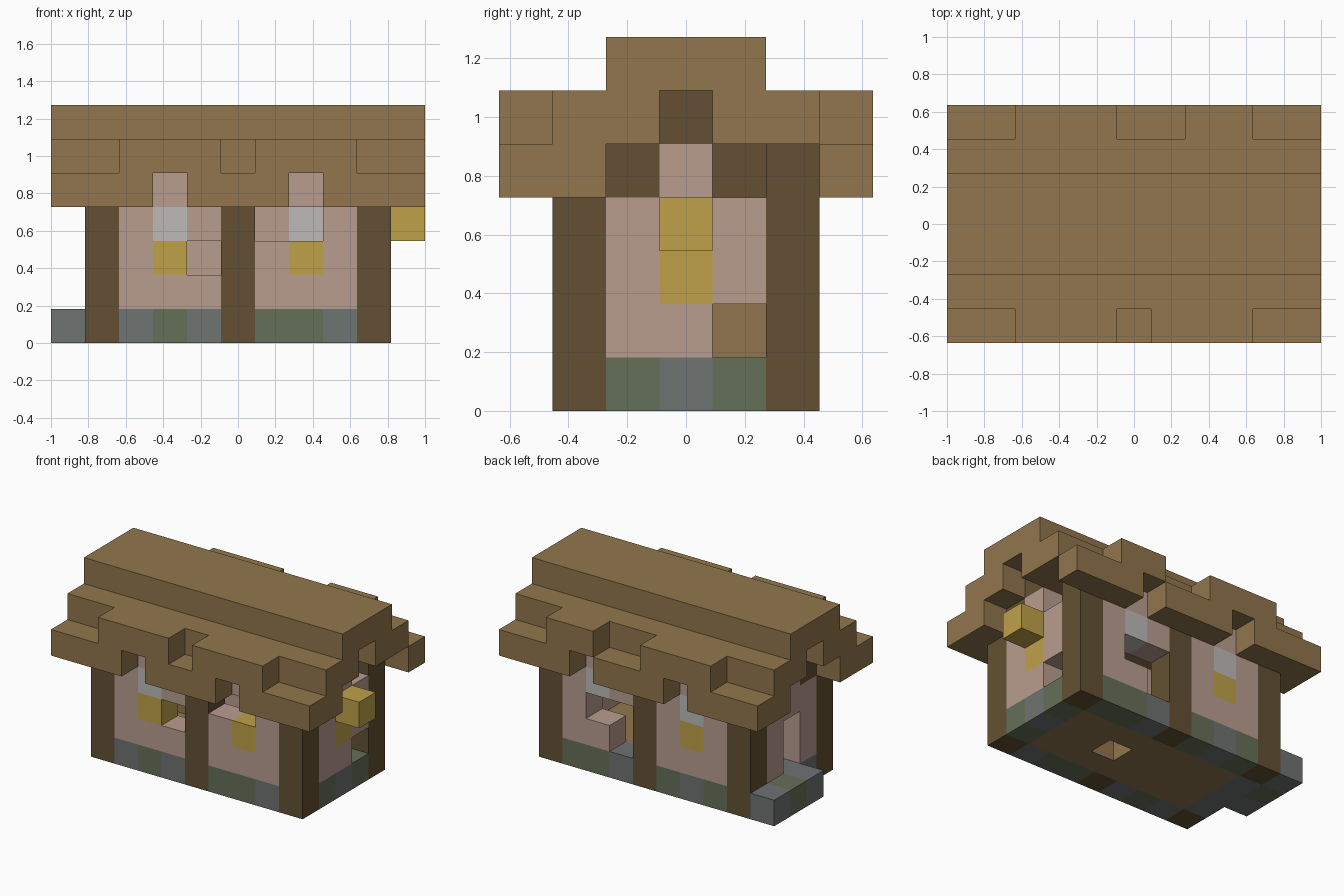
import bpy
import bmesh
from mathutils import Vector

if "Cube" in bpy.data.objects:
    bpy.data.objects.remove(bpy.data.objects["Cube"], do_unlink=True)

U = 2 / 11                      # edge length of one block
ORIGIN = Vector((-1, -3.5 * U, 0))


def linear(c):
    c /= 255
    return c / 12.92 if c <= 0.04045 else ((c + 0.055) / 1.055) ** 2.4


def material(name, *rgb):
    mat = bpy.data.materials.new(name)
    color = [linear(c) for c in rgb] + [1]
    mat.diffuse_color = color
    mat.use_nodes = True
    mat.node_tree.nodes["Principled BSDF"].inputs["Base Color"].default_value = color
    return mat


PLANK = material("light plank", 145, 118, 77)
LOG = material("dark log", 99, 80, 51)
PLASTER = material("pink plaster", 185, 157, 143)
GLASS = material("pale glass", 188, 187, 184)
YELLOW = material("yellow", 191, 161, 74)
STONE = material("grey stone", 111, 115, 114)
MOSS = material("mossy stone", 101, 111, 88)

cells = {}                      # block position -> (part, material)


def fill(part, mat, xs, ys, zs):
    """Set every block in the given ranges; a single number means one block."""
    xs, ys, zs = [[r] if isinstance(r, int) else r for r in (xs, ys, zs)]
    for x in xs:
        for y in ys:
            for z in zs:
                if part:
                    cells[x, y, z] = (part, mat)
                else:
                    cells.pop((x, y, z), None)


def cut(xs, ys, zs):
    fill(None, None, xs, ys, zs)


FRONT, BACK, RIGHT, LEFT = 1, 5, 1, 9
ALL_X = range(11)

# Stone footing with mossy blocks, plank floor inside
fill("footing", STONE, range(1, 10), range(1, 6), 0)
for x in (3, 6, 7):
    fill("footing", MOSS, x, FRONT, 0)
for x in (2, 4, 7, 8):
    fill("footing", MOSS, x, BACK, 0)
for y in (2, 4):
    fill("footing", MOSS, LEFT, y, 0)
fill("floor", PLANK, range(2, 9), range(2, 5), 0)
cut(6, 3, 0)

# Door step
fill("door_step", STONE, 0, range(3, 6), 0)
fill("door_step", MOSS, 0, 4, 0)

# Plaster walls
for y in (FRONT, BACK):
    fill("walls", PLASTER, range(1, 10), y, range(1, 4))
for x in (RIGHT, LEFT):
    fill("walls", PLASTER, x, range(2, 5), range(1, 4))

# Stepped roof: ridge, middle tier, eaves
fill("roof", PLANK, ALL_X, range(2, 5), 6)
for y in (1, 2, 4, 5):
    fill("roof", PLANK, ALL_X, y, 5)
for outer, inner in ((0, FRONT), (6, BACK)):
    fill("roof", PLANK, ALL_X, (outer, inner), 4)
    for x in (3, 7):
        cut(x, outer, 4)
        fill("walls", PLASTER, x, inner, 4)
        fill("roof", PLANK, range(x - 1, x + 2), outer, 5)
cut(6, 6, 5)
cut(10, BACK, 4)

# Corner and middle posts, gable beams
for x in (1, 5, 9):
    for y in (FRONT, BACK):
        fill("posts", LOG, x, y, range(5))
for x in (RIGHT, LEFT):
    fill("gable_beams", LOG, x, (2, 4), 4)
    fill("gable_beams", LOG, x, 3, 5)
    fill("walls", PLASTER, x, 3, 4)
cut(LEFT, 4, 4)

# Windows with yellow sills
for x in (3, 7):
    for y in (FRONT, BACK):
        fill("window_panes", GLASS, x, y, 3)
        fill("window_sills", YELLOW, x, y, 2)
fill("window_sills", YELLOW, LEFT, 3, 2)

# Lantern on the left gable and bench inside
fill("lantern", YELLOW, 10, 3, 3)
fill("bench", PLANK, 2, 4, 1)

# Doorway and broken-out blocks
cut(RIGHT, 3, (1, 2))
cut(4, FRONT, 2)
cut((6, 7), FRONT, 3)
cut((6, 7), BACK, 2)
cut(6, BACK, 1)
cut(LEFT, 4, 1)


def build(part):
    """Make one mesh from the exposed block faces of a part."""
    bm = bmesh.new()
    mats = []
    for pos, (name, mat) in cells.items():
        if name != part:
            continue
        if mat not in mats:
            mats.append(mat)
        for axis in range(3):
            for side in (0, 1):
                step = Vector((0, 0, 0))
                step[axis] = 2 * side - 1
                if tuple(int(c) for c in Vector(pos) + step) in cells:
                    continue
                a, b = Vector((0, 0, 0)), Vector((0, 0, 0))
                a[(axis + 1) % 3] = b[(axis + 2) % 3] = 1
                start = Vector(pos)
                start[axis] += side
                loop = [start, start + a, start + a + b, start + b]
                if not side:
                    loop.reverse()
                face = bm.faces.new([bm.verts.new(ORIGIN + p * U) for p in loop])
                face.material_index = mats.index(mat)
    bmesh.ops.remove_doubles(bm, verts=bm.verts[:], dist=U / 100)
    mesh = bpy.data.meshes.new(part)
    bm.to_mesh(mesh)
    bm.free()
    for mat in mats:
        mesh.materials.append(mat)
    bpy.context.scene.collection.objects.link(bpy.data.objects.new(part, mesh))


for part in sorted({name for name, mat in cells.values()}):
    build(part)
